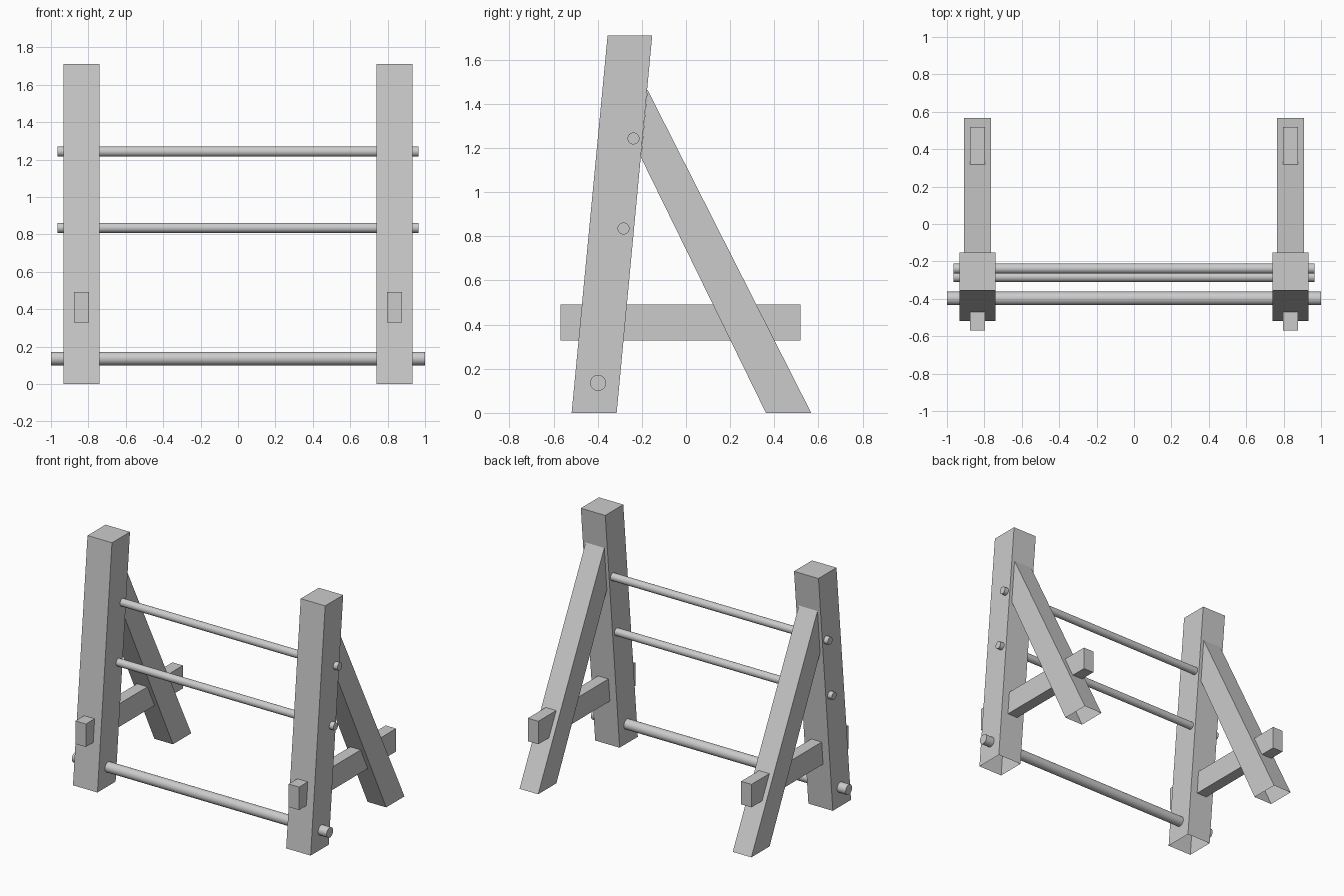
import bpy, bmesh, math

if "Cube" in bpy.data.objects:
    bpy.data.objects.remove(bpy.data.objects["Cube"])

CX = 0.837  # distance of each side frame from the middle


def extruded(name, profile, x, half, open_bottom=False):
    """Extrude a (y, z) profile along x, optionally leaving the foot open."""
    bm = bmesh.new()
    face = bm.faces.new([bm.verts.new((x - half, y, z)) for y, z in profile])
    ext = bmesh.ops.extrude_face_region(bm, geom=[face], use_keep_orig=True)
    moved = [g for g in ext["geom"] if isinstance(g, bmesh.types.BMVert)]
    bmesh.ops.translate(bm, vec=(2 * half, 0, 0), verts=moved)
    bmesh.ops.recalc_face_normals(bm, faces=bm.faces)
    if open_bottom:
        feet = [f for f in bm.faces if all(abs(v.co.z) < 1e-5 for v in f.verts)]
        bmesh.ops.delete(bm, geom=feet, context="FACES_ONLY")
    mesh = bpy.data.meshes.new(name)
    bm.to_mesh(mesh)
    bm.free()
    obj = bpy.data.objects.new(name, mesh)
    bpy.context.collection.objects.link(obj)
    return obj


def rod(name, y, z, radius, length):
    bpy.ops.mesh.primitive_cylinder_add(vertices=32, radius=radius, depth=length,
                                        location=(0, y, z),
                                        rotation=(0, math.pi / 2, 0))
    bpy.context.object.name = name
    bpy.ops.object.shade_smooth_by_angle(angle=math.radians(40))


post = [(-0.518, 0), (-0.314, 0), (-0.153, 1.71), (-0.355, 1.71)]
brace = [(0.362, 0), (0.567, 0), (-0.175, 1.465), (-0.204, 1.157)]
tie = [(-0.569, 0.328), (0.519, 0.328), (0.519, 0.491), (-0.569, 0.491)]

# Two A-shaped side frames: leaning post, rear brace and tie beam
for side, x in (("left", -CX), ("right", CX)):
    extruded(side + "_post", post, x, 0.096, open_bottom=True)
    extruded(side + "_brace", brace, x, 0.073, open_bottom=True)
    extruded(side + "_tie_beam", tie, x, 0.041)

# Rails joining the side frames
rod("bottom_rail", -0.398, 0.136, 0.036, 2.0)
rod("middle_rail", -0.283, 0.835, 0.027, 1.93)
rod("top_rail", -0.238, 1.243, 0.027, 1.93)
